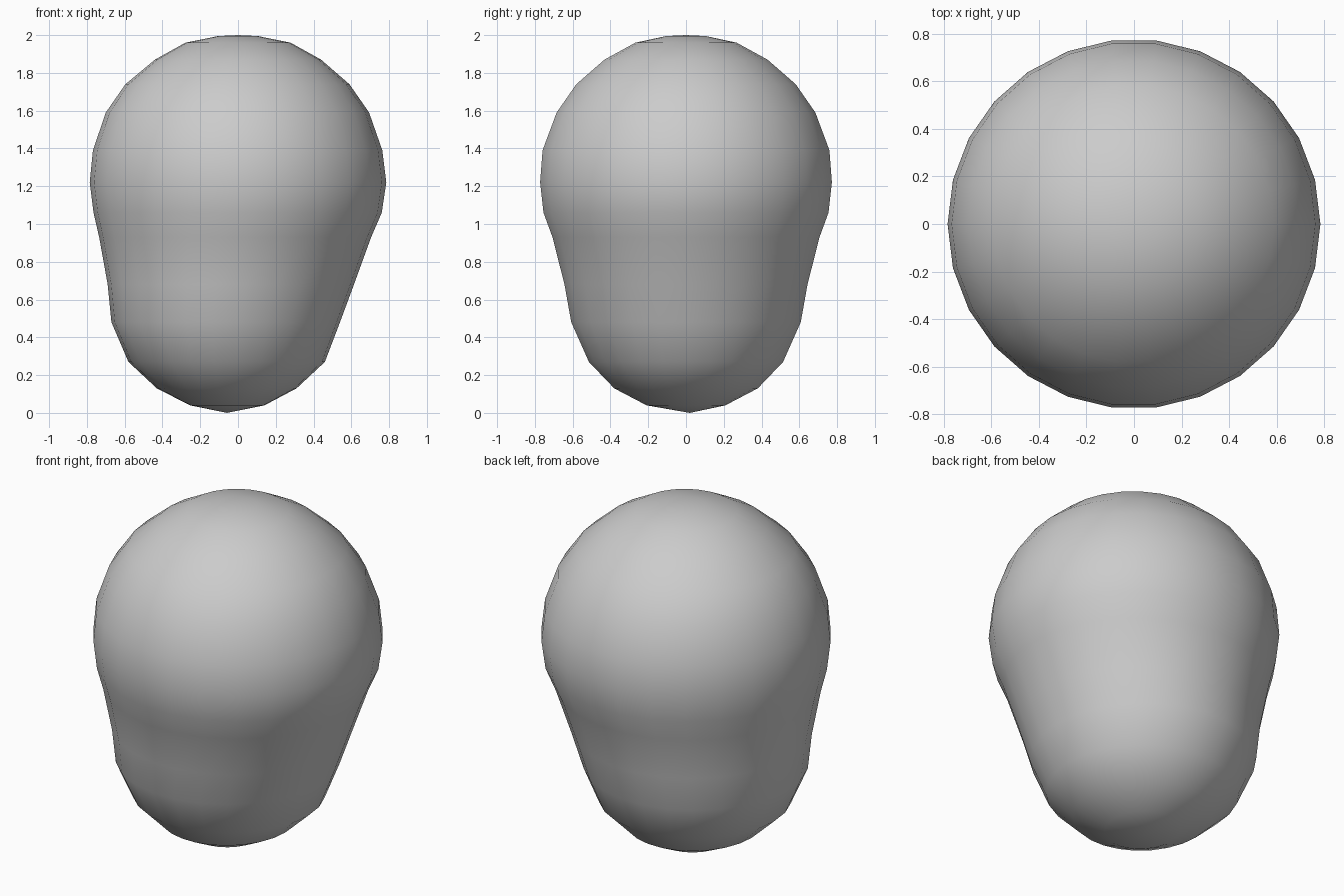
import bpy, bmesh, math

cube = bpy.data.objects.get("Cube")
if cube:
    bpy.data.objects.remove(cube, do_unlink=True)

# Single plain grey
grey = bpy.data.materials.new("plain grey")
grey.use_nodes = True
colour = (0.6, 0.6, 0.6, 1.0)
grey.diffuse_color = colour
grey.node_tree.nodes["Principled BSDF"].inputs["Base Color"].default_value = colour

SIDES = 26
# Cross-sections from bottom to top: height, centre x, half width, half depth
RINGS = [
    (0.04, -0.057, 0.197, 0.21),
    (0.13, -0.06, 0.37, 0.383),
    (0.27, -0.06, 0.52, 0.518),
    (0.48, -0.065, 0.605, 0.612),
    (0.68, -0.038, 0.652, 0.648),
    (0.93, -0.015, 0.72, 0.712),
    (1.06, -0.002, 0.763, 0.76),
    (1.22, 0.0, 0.785, 0.778),
    (1.39, -0.002, 0.766, 0.765),
    (1.59, -0.003, 0.697, 0.69),
    (1.74, -0.003, 0.593, 0.585),
    (1.87, 0.0, 0.44, 0.435),
    (1.96, 0.0, 0.278, 0.27),
    (1.995, 0.0, 0.105, 0.105),
]

# Body: large round crown lofted into a smaller, offset round base
bm = bmesh.new()
loops = []
for z, cx, rx, ry in RINGS:
    loops.append([bm.verts.new((cx + rx * math.cos(2 * math.pi * i / SIDES),
                                ry * math.sin(2 * math.pi * i / SIDES), z))
                  for i in range(SIDES)])
bottom = bm.verts.new((-0.058, 0.02, 0.0))
top = bm.verts.new((0.0, 0.0, 2.0))
for i in range(SIDES):
    j = (i + 1) % SIDES
    for low, high in zip(loops, loops[1:]):
        bm.faces.new((low[i], low[j], high[j], high[i]))
    bm.faces.new((bottom, loops[0][j], loops[0][i]))
    bm.faces.new((top, loops[-1][i], loops[-1][j]))
for face in bm.faces:
    face.smooth = True
mesh = bpy.data.meshes.new("rounded_body")
bm.to_mesh(mesh)
bm.free()
mesh.materials.append(grey)
body = bpy.data.objects.new("rounded_body", mesh)
bpy.context.collection.objects.link(body)
